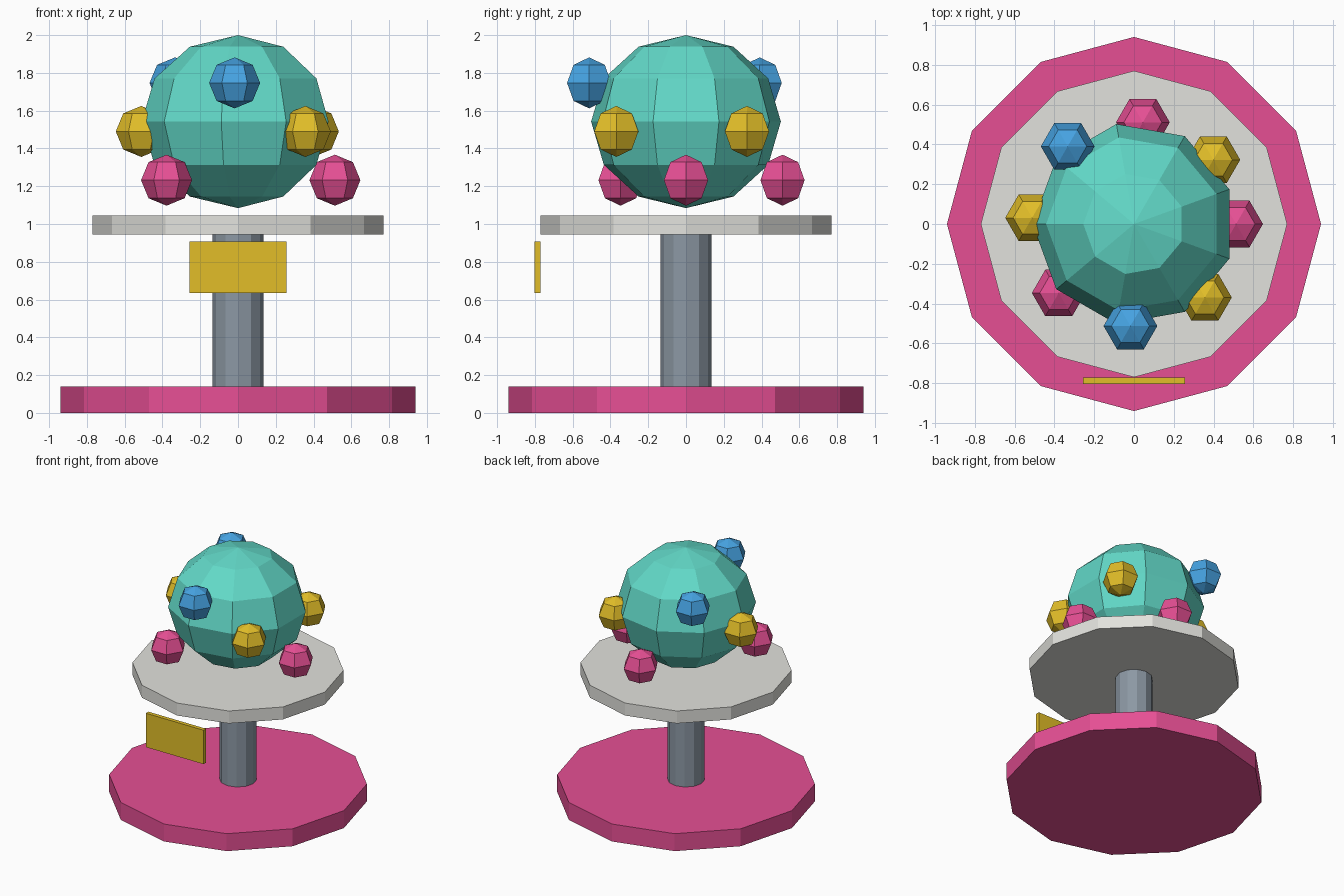
import bpy
import bmesh
from math import sin, cos, pi, radians

cube = bpy.data.objects.get("Cube")
if cube:
    bpy.data.objects.remove(cube, do_unlink=True)


def material(name, rgb):
    """Flat material from 0-255 sRGB values, stored as linear."""
    lin = [((c / 255 + 0.055) / 1.055) ** 2.4 for c in rgb] + [1.0]
    mat = bpy.data.materials.new(name)
    mat.use_nodes = True
    mat.diffuse_color = lin
    bsdf = next(n for n in mat.node_tree.nodes if n.type == "BSDF_PRINCIPLED")
    bsdf.inputs["Base Color"].default_value = lin
    return mat


pink = material("pink", (230, 79, 148))
yellow = material("golden yellow", (226, 190, 40))
blue = material("sky blue", (70, 163, 226))
teal = material("teal", (98, 217, 200))
pale = material("pale grey", (226, 226, 221))
steel = material("steel grey", (140, 152, 164))


def add_object(name, bm, mat, location):
    bmesh.ops.recalc_face_normals(bm, faces=bm.faces)
    mesh = bpy.data.meshes.new(name)
    bm.to_mesh(mesh)
    bm.free()
    mesh.materials.append(mat)
    obj = bpy.data.objects.new(name, mesh)
    obj.location = location
    bpy.context.collection.objects.link(obj)
    return obj


def lathe(name, rings, sides, mat, location=(0, 0, 0), phase=0.0, poles=None):
    """Faceted solid from (radius, z) rings, closed by flat caps or by pole points."""
    bm = bmesh.new()
    loops = []
    for radius, z in rings:
        angles = [phase + 2 * pi * i / sides for i in range(sides)]
        loops.append([bm.verts.new((radius * cos(a), radius * sin(a), z)) for a in angles])
    for low, high in zip(loops, loops[1:]):
        for i in range(sides):
            j = (i + 1) % sides
            bm.faces.new((low[i], low[j], high[j], high[i]))
    for k, loop in enumerate((loops[0], loops[-1])):
        if poles:
            tip = bm.verts.new((0, 0, poles[k]))
            for i in range(sides):
                bm.faces.new((loop[i], loop[(i + 1) % sides], tip))
        else:
            bm.faces.new(loop)
    return add_object(name, bm, mat, location)


def ball(name, radius, height, sides, bands, mat, location, phase=0.0):
    """Low-poly globe with the given half height."""
    lats = [-pi / 2 + pi * k / bands for k in range(1, bands)]
    rings = [(radius * cos(t), height * sin(t)) for t in lats]
    return lathe(name, rings, sides, mat, location, phase, (-height, height))


# Stand: wide base, column and round tray
lathe("base", [(0.94, 0), (0.94, 0.14)], 12, pink)
lathe("column", [(0.135, 0.14), (0.135, 0.945)], 12, steel)
lathe("tray", [(0.77, 0.945), (0.77, 1.045)], 12, pale)

# Large globe above the tray
ball("globe", 0.51, 0.458, 9, 6, teal, (0, 0, 1.542), radians(20))

# Small balls in three tiers around the globe
tiers = [
    ("lower_ball", pink, 1.232, (0, -137.5, 85)),
    ("middle_ball", yellow, 1.49, (-46, 176.5, 39)),
    ("upper_ball", blue, 1.747, (-92, 130.5)),
]
for name, mat, z, angles in tiers:
    for n, degrees in enumerate(angles, 1):
        a = radians(degrees)
        ball(f"{name}_{n}", 0.135, 0.135, 6, 4, mat, (0.513 * cos(a), 0.513 * sin(a), z))

# Blank sign board at the front
bm = bmesh.new()
bmesh.ops.create_cube(bm, size=1)
bmesh.ops.scale(bm, vec=(0.512, 0.032, 0.272), verts=bm.verts)
add_object("sign_board", bm, yellow, (0, -0.787, 0.772))
